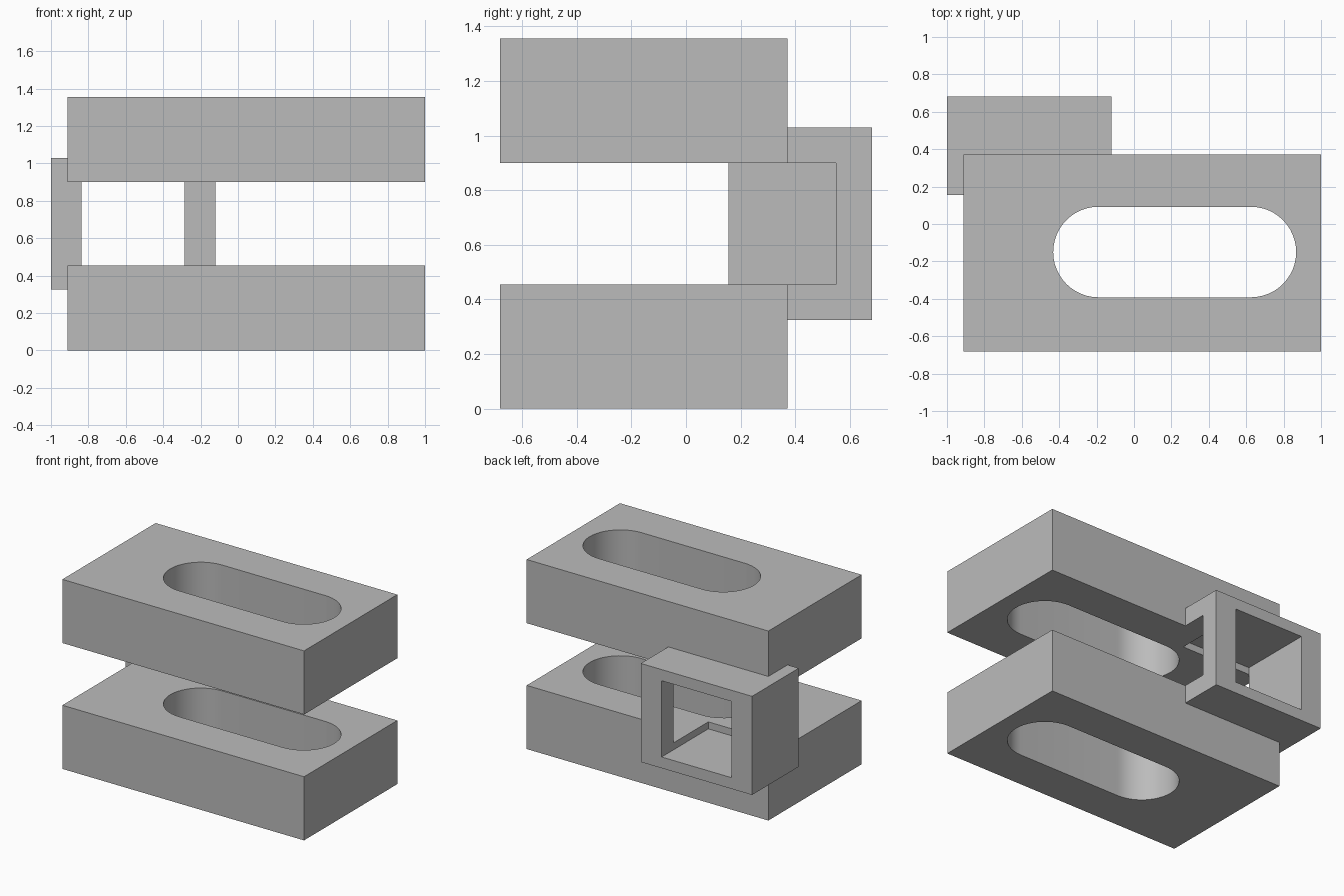
import bpy, bmesh, math

cube = bpy.data.objects.get("Cube")
if cube:
    bpy.data.objects.remove(cube, do_unlink=True)

grey = bpy.data.materials.new("plain_grey")
grey.use_nodes = True
tone = (0.5, 0.5, 0.5, 1)
grey.diffuse_color = tone
grey.node_tree.nodes["Principled BSDF"].inputs["Base Color"].default_value = tone


def prism(name, outline, z0, z1):
    """Extrude a flat outline from z0 up to z1."""
    bm = bmesh.new()
    base = bm.faces.new([bm.verts.new((x, y, z0)) for x, y in outline])
    top = bmesh.ops.extrude_face_region(bm, geom=[base])["geom"]
    moved = [v for v in top if isinstance(v, bmesh.types.BMVert)]
    bmesh.ops.translate(bm, verts=moved, vec=(0, 0, z1 - z0))
    bmesh.ops.recalc_face_normals(bm, faces=bm.faces)
    mesh = bpy.data.meshes.new(name)
    bm.to_mesh(mesh)
    bm.free()
    mesh.materials.append(grey)
    obj = bpy.data.objects.new(name, mesh)
    bpy.context.collection.objects.link(obj)
    return obj


def block(name, x0, x1, y0, y1, z0, z1):
    return prism(name, [(x0, y0), (x1, y0), (x1, y1), (x0, y1)], z0, z1)


def cut(target, *cutters):
    """Subtract each cutter and bake the result."""
    bpy.context.view_layer.objects.active = target
    for cutter in cutters:
        mod = target.modifiers.new("cut", "BOOLEAN")
        mod.operation = "DIFFERENCE"
        mod.solver = "EXACT"
        mod.object = cutter
        bpy.ops.object.modifier_apply(modifier=mod.name)


def slot_outline(x0, x1, y, r, steps=24):
    """Stadium outline: a half circle at each end."""
    pts = []
    for cx, start in ((x1, -math.pi / 2), (x0, math.pi / 2)):
        for i in range(steps + 1):
            a = start + math.pi * i / steps
            pts.append((cx + r * math.cos(a), y + r * math.sin(a)))
    return pts


LOW, HIGH, TOP = 0.455, 0.9, 1.355      # gap between the slabs, overall height

# Cutters: long slot, bracket hollow, bracket side opening
slot = prism("slot_cutter", slot_outline(-0.19, 0.625, -0.15, 0.242), -0.2, 1.6)
hollow = block("hollow_cutter", -0.838, -0.285, 0.155, 0.9, 0.405, 0.95)
opening = block("opening_cutter", -0.6, 0.1, 0.0, 0.55, LOW, HIGH)

# Two slotted slabs, with a shallow pocket where the bracket meets them
slabs = []
for name, z0, z1 in (("lower_slab", 0, LOW), ("upper_slab", HIGH, TOP)):
    slabs.append(block(name, -0.912, 1.0, -0.682, 0.372, z0, z1))

# Bracket joining the slabs at the rear corner
bracket = block("rear_bracket", -1.0, -0.12, 0.155, 0.682, 0.325, 1.03)
cut(bracket, hollow, opening, *slabs)
for slab in slabs:
    cut(slab, slot, hollow)

for helper in (slot, hollow, opening):
    bpy.data.objects.remove(helper, do_unlink=True)

# Smooth slot walls, sharp edges elsewhere
for obj in slabs + [bracket]:
    bpy.ops.object.select_all(action="DESELECT")
    obj.select_set(True)
    bpy.context.view_layer.objects.active = obj
    bpy.ops.object.shade_smooth_by_angle(angle=math.radians(30))
